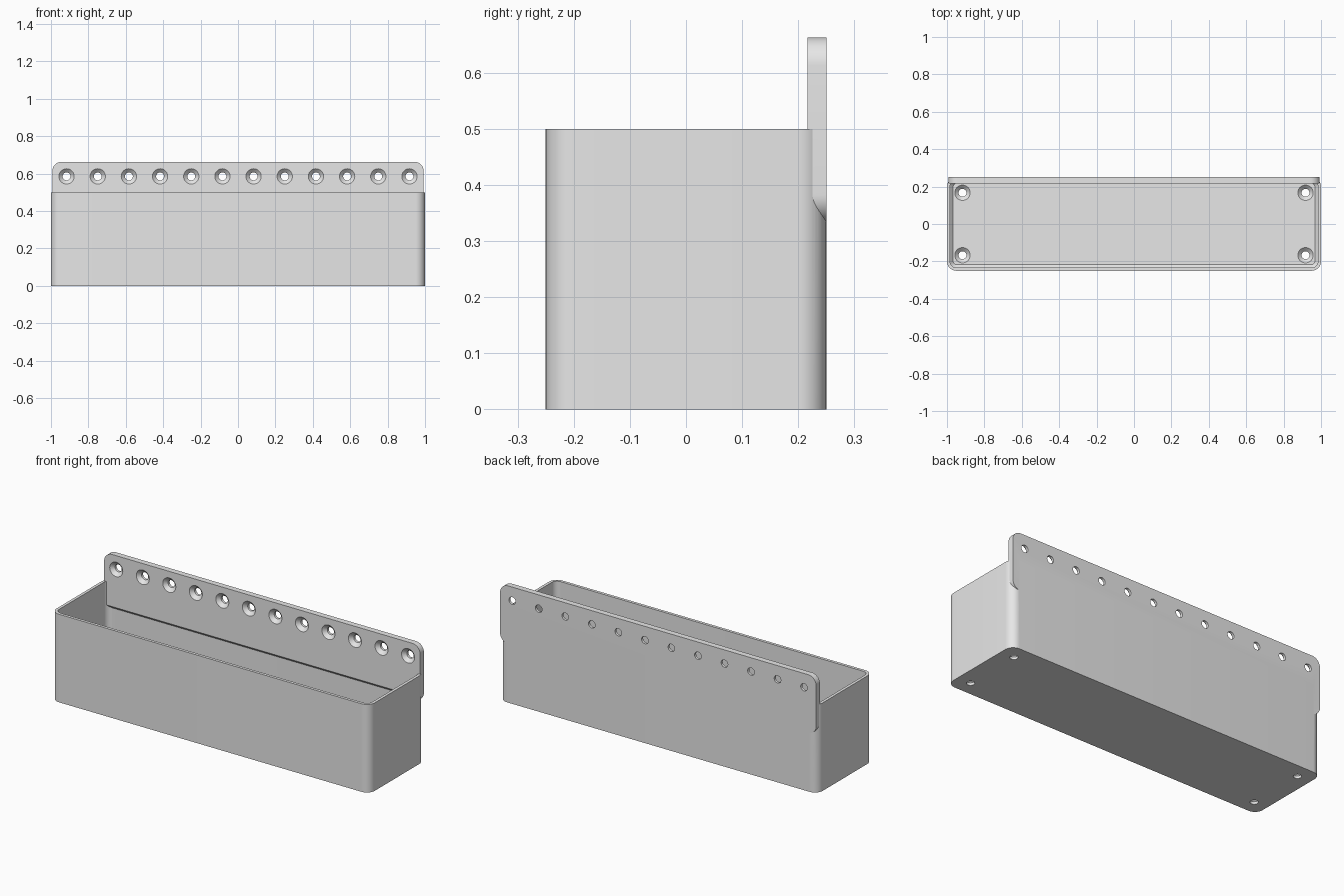
import bpy, bmesh, math
from mathutils import Matrix, Vector

cube = bpy.data.objects.get("Cube")
if cube:
    bpy.data.objects.remove(cube, do_unlink=True)

grey = bpy.data.materials.new("plain grey")
grey.use_nodes = True
grey.diffuse_color = (0.8, 0.8, 0.8, 1)
grey.node_tree.nodes["Principled BSDF"].inputs["Base Color"].default_value = (0.8, 0.8, 0.8, 1)


def rounded_rect(hx, hy, r, steps=12):
    """Outline of a rectangle with rounded corners, anticlockwise."""
    pts = []
    for k, (sx, sy) in enumerate([(1, 1), (-1, 1), (-1, -1), (1, -1)]):
        for i in range(steps + 1):
            a = math.pi / 2 * (k + i / steps)
            pts.append((sx * (hx - r) + r * math.cos(a), sy * (hy - r) + r * math.sin(a)))
    return pts


def circle(r, n=40):
    return [(r * math.cos(math.tau * i / n), r * math.sin(math.tau * i / n)) for i in range(n)]


def loft(bm, sections, matrix=Matrix()):
    """Closed solid through (height, outline) sections."""
    rings = [[bm.verts.new(matrix @ Vector((x, y, z))) for x, y in outline]
             for z, outline in sections]
    n = len(rings[0])
    for low, high in zip(rings, rings[1:]):
        for i in range(n):
            j = (i + 1) % n
            bm.faces.new((low[i], low[j], high[j], high[i]))
    bm.faces.new(rings[0][::-1])
    bm.faces.new(rings[-1])


def make(name, bm):
    bmesh.ops.recalc_face_normals(bm, faces=bm.faces)
    mesh = bpy.data.meshes.new(name)
    bm.to_mesh(mesh)
    bm.free()
    mesh.materials.append(grey)
    ob = bpy.data.objects.new(name, mesh)
    bpy.context.collection.objects.link(ob)
    return ob


def solid(name, sections, matrix=Matrix()):
    bm = bmesh.new()
    loft(bm, sections, matrix)
    return make(name, bm)


def combine(target, tool, operation):
    mod = target.modifiers.new(operation.lower(), 'BOOLEAN')
    mod.operation, mod.object, mod.solver = operation, tool, 'EXACT'
    bpy.context.view_layer.objects.active = target
    bpy.ops.object.modifier_apply(modifier=mod.name)
    bpy.data.objects.remove(tool, do_unlink=True)


WALL, THICK, BACK = 0.0167, 0.0333, 0.25

# Open box with a chamfer around the inside of the floor
box = solid("storage_bin", [(0, rounded_rect(1, BACK, 0.05)), (0.5, rounded_rect(1, BACK, 0.05))])
inner = rounded_rect(1 - WALL, BACK - WALL, 0.05 - WALL)
cavity = solid("cavity_cutter", [
    (THICK, rounded_rect(1 - THICK, BACK - THICK, 0.05 - THICK)),
    (THICK + WALL, inner), (0.6, inner)])
combine(box, cavity, 'DIFFERENCE')

# Upright mounting plate along the back
upright = Matrix.Translation((0, BACK, 0.498)) @ Matrix.Rotation(math.pi / 2, 4, 'X')
outline = rounded_rect(0.993, 0.165, 0.05)
plate = solid("mounting_plate", [(0, outline), (THICK, outline)], upright)

# Sloped underside where the plate meets the inside wall
slope = [(0.2, 0.32), (0.234, 0.32), (0.234, 0.35), (0.217, 0.367), (0.2, 0.367)]
along_x = Matrix(((0, 0, 1, 0), (1, 0, 0, 0), (0, 1, 0, 0), (0, 0, 0, 1)))
wedge = solid("slope_cutter", [(-0.985, slope), (0.985, slope)], along_x)
combine(plate, wedge, 'DIFFERENCE')
combine(box, plate, 'UNION')

# Countersunk screw holes: a row in the plate, four in the floor
drill = [(-0.01, circle(0.021)), (THICK - 0.019, circle(0.021)),
         (THICK, circle(0.041)), (THICK + 0.01, circle(0.041))]
bm = bmesh.new()
for i in range(12):
    x = (i - 5.5) / 6
    loft(bm, drill, Matrix.Translation((x, BACK, 0.585)) @ Matrix.Rotation(math.pi / 2, 4, 'X'))
for sx in (-1, 1):
    for sy in (-1, 1):
        loft(bm, drill, Matrix.Translation((sx * 0.917, sy * 0.167, 0)))
combine(box, make("hole_cutter", bm), 'DIFFERENCE')

# Smooth curves, crisp edges
bpy.ops.object.select_all(action='DESELECT')
box.select_set(True)
bpy.context.view_layer.objects.active = box
bpy.ops.object.shade_smooth_by_angle(angle=math.radians(30))
